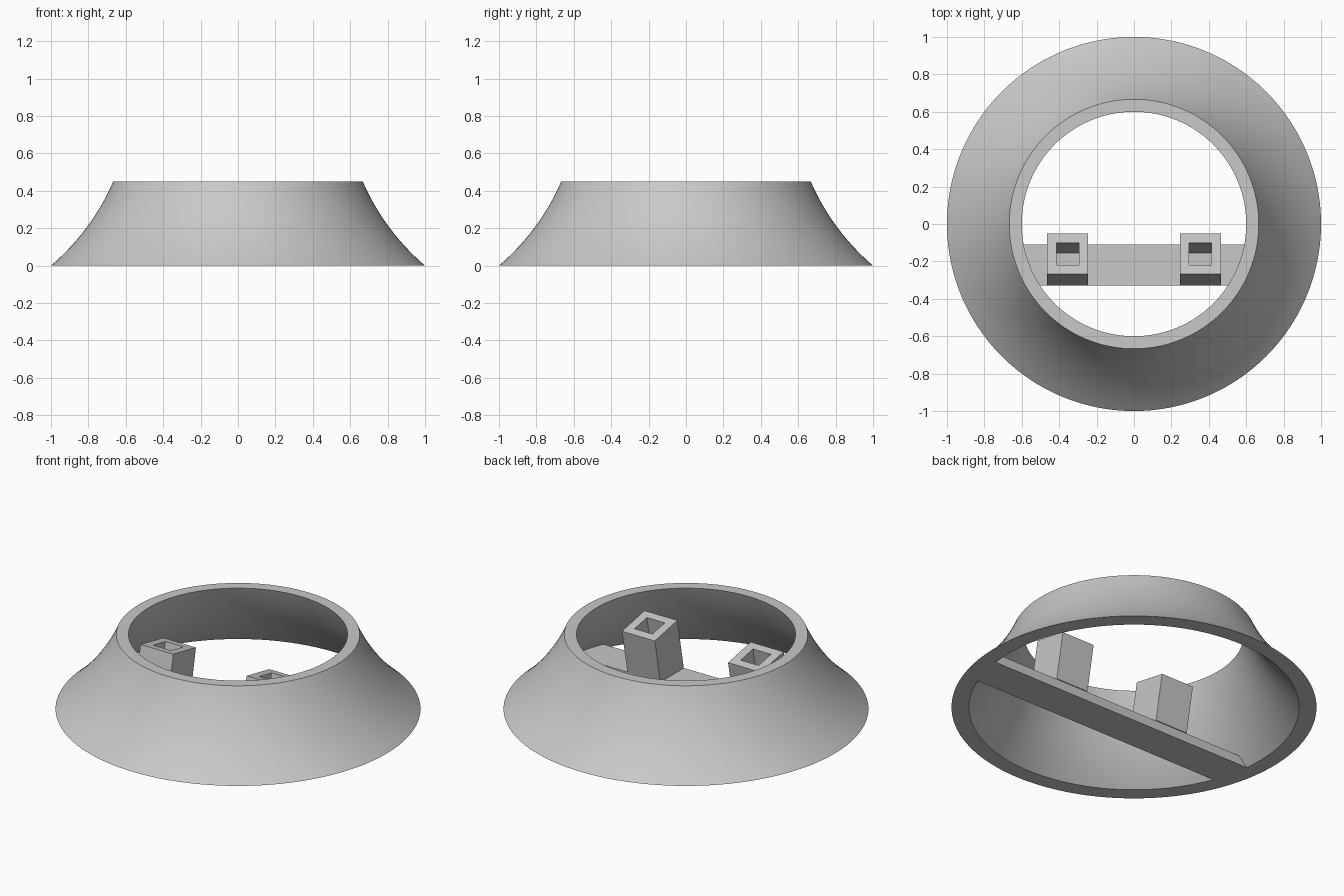
import bpy, bmesh, math
from mathutils import Vector

if "Cube" in bpy.data.objects:
    bpy.data.objects.remove(bpy.data.objects["Cube"])

HEIGHT = 0.45
BAR_TOP = 0.055
BAR_FRONT, BAR_BACK = -0.33, -0.11
TILT = math.radians(11)

grey = bpy.data.materials.new("light_grey")
grey.use_nodes = True
grey.diffuse_color = (0.58, 0.58, 0.58, 1)
grey.node_tree.nodes["Principled BSDF"].inputs["Base Color"].default_value = (0.58, 0.58, 0.58, 1)


def finish(bm, name, smooth=False):
    bmesh.ops.recalc_face_normals(bm, faces=bm.faces)
    mesh = bpy.data.meshes.new(name)
    bm.to_mesh(mesh)
    bm.free()
    obj = bpy.data.objects.new(name, mesh)
    bpy.context.collection.objects.link(obj)
    mesh.materials.append(grey)
    if smooth:
        bpy.ops.object.select_all(action='DESELECT')
        obj.select_set(True)
        bpy.context.view_layer.objects.active = obj
        bpy.ops.object.shade_smooth_by_angle(angle=math.radians(30))
    return obj


def flare(r_bottom, r_top, bend=math.radians(13), steps=14):
    """Concave circular arc from the bottom radius up to the top radius."""
    a, b = Vector((r_bottom, 0)), Vector((r_top, HEIGHT))
    chord = b - a
    radius = chord.length / 2 / math.sin(bend)
    side = Vector((chord.y, -chord.x)).normalized()   # away from the axis
    centre = (a + b) / 2 + side * radius * math.cos(bend)
    points = []
    for i in range(steps + 1):
        t = bend * (2 * i / steps - 1)
        points.append(centre - side * radius * math.cos(t)
                      + chord.normalized() * radius * math.sin(t))
    return points


# Flared ring: closed wall section spun around z
bm = bmesh.new()
section = flare(1.0, 0.667) + flare(0.905, 0.6)[::-1]
verts = [bm.verts.new((p.x, 0, p.y)) for p in section]
edges = [bm.edges.new((v, verts[i - 1])) for i, v in enumerate(verts)]
bmesh.ops.spin(bm, geom=verts + edges, cent=(0, 0, 0), axis=(0, 0, 1),
               angle=math.tau, steps=160, use_merge=False)
bmesh.ops.remove_doubles(bm, verts=bm.verts, dist=0.0001)
finish(bm, "flared_ring", smooth=True)

# Cross bar: flat plate with its ends buried in the ring wall
bm = bmesh.new()
corners = [(s * math.sqrt(0.92 ** 2 - y ** 2), y)
           for y, s in ((BAR_FRONT, -1), (BAR_FRONT, 1), (BAR_BACK, 1), (BAR_BACK, -1))]
base = bm.faces.new([bm.verts.new((x, y, 0)) for x, y in corners])
top = bmesh.ops.extrude_face_region(bm, geom=[base], use_keep_orig=True)
bmesh.ops.translate(bm, vec=(0, 0, BAR_TOP),
                    verts=[g for g in top["geom"] if isinstance(g, bmesh.types.BMVert)])
finish(bm, "cross_bar")

# Leaning square sockets standing on the bar
axis = Vector((0, math.sin(TILT), math.cos(TILT)))
across = Vector((0, math.cos(TILT), -math.sin(TILT)))


def square_loops(bm, centre, half):
    """Top loop square to the leaning axis, bottom loop cut level with the bar."""
    top = [centre + Vector((sx * half, 0, 0)) + across * sy * half
           for sx, sy in ((-1, -1), (1, -1), (1, 1), (-1, 1))]
    bottom = [p - axis * ((p.z - BAR_TOP) / axis.z) for p in top]
    return [bm.verts.new(p) for p in top], [bm.verts.new(p) for p in bottom]


for name, side in (("left_socket", 1), ("right_socket", -1)):
    bm = bmesh.new()
    centre = Vector((side * 0.355, -0.16, 0.346))
    outer_top, outer_low = square_loops(bm, centre, 0.11)
    inner_top, inner_low = square_loops(bm, centre, 0.06)
    for a, b in ((outer_top, outer_low), (outer_top, inner_top),
                 (inner_top, inner_low), (outer_low, inner_low)):
        for i in range(4):
            bm.faces.new((a[i - 1], a[i], b[i], b[i - 1]))
    finish(bm, name)
